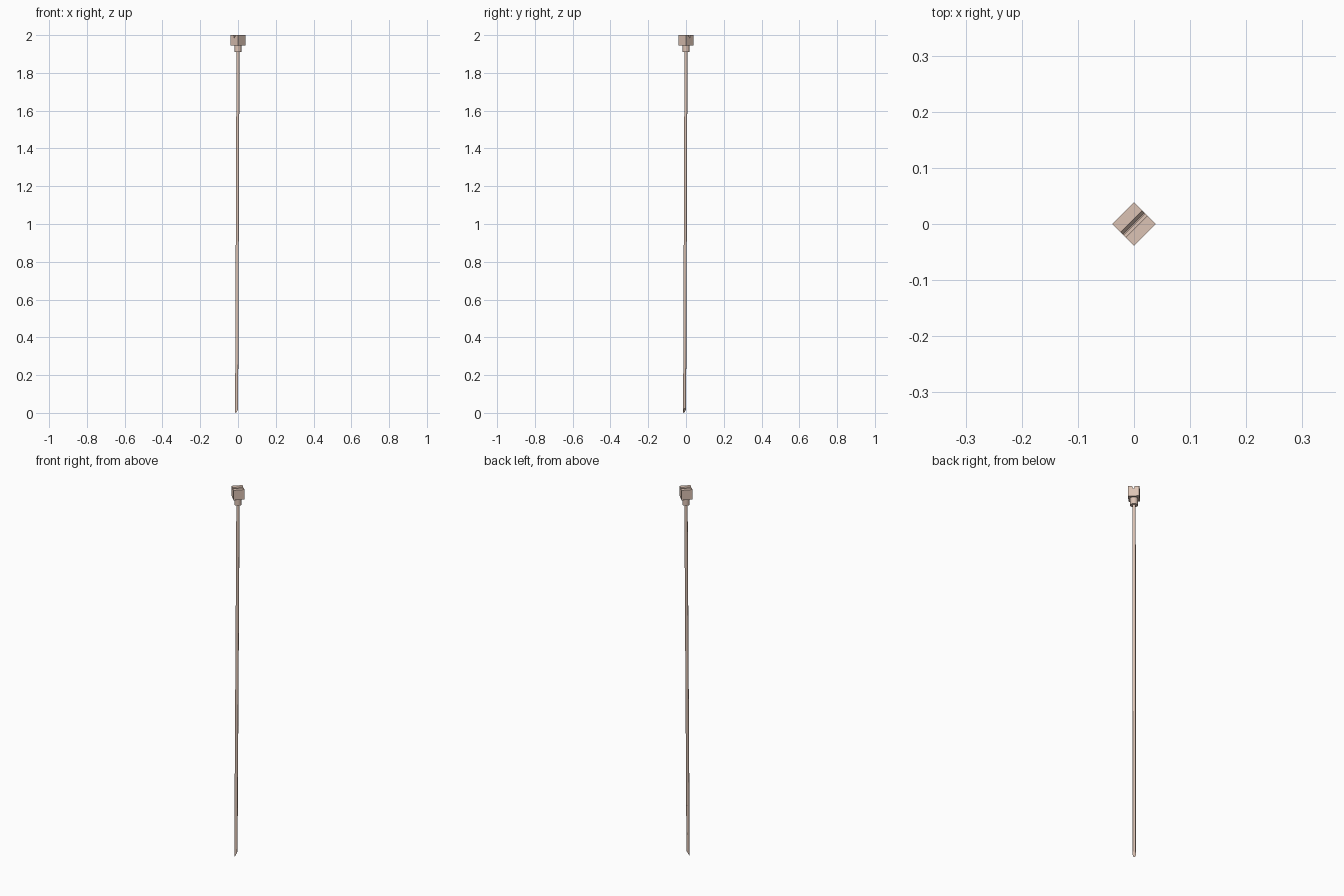
import bpy, bmesh, math
from mathutils import Matrix

if "Cube" in bpy.data.objects:
    bpy.data.objects.remove(bpy.data.objects["Cube"])

mat = bpy.data.materials.new("pale_wood")
mat.diffuse_color = (0.72, 0.55, 0.46, 1)
mat.use_nodes = True
mat.node_tree.nodes["Principled BSDF"].inputs["Base Color"].default_value = mat.diffuse_color
TURN = Matrix.Rotation(math.radians(45), 4, 'Z')  # local x runs along the notch


def finish(name, bm, smooth=False):
    bmesh.ops.recalc_face_normals(bm, faces=bm.faces[:])
    bm.transform(TURN)
    me = bpy.data.meshes.new(name)
    bm.to_mesh(me)
    bm.free()
    me.materials.append(mat)
    ob = bpy.data.objects.new(name, me)
    bpy.context.collection.objects.link(ob)
    if smooth:
        bpy.ops.object.select_all(action='DESELECT')
        bpy.context.view_layer.objects.active = ob
        ob.select_set(True)
        bpy.ops.object.shade_smooth_by_angle(angle=math.radians(35))
    return ob


def loft(name, rings):
    """Bridge rings of points and cap both ends."""
    bm = bmesh.new()
    vs = [[bm.verts.new(p) for p in ring] for ring in rings]
    n = len(vs[0])
    for a, b in zip(vs, vs[1:]):
        for i in range(n):
            j = (i + 1) % n
            bm.faces.new((a[i], a[j], b[j], b[i]))
    bm.faces.new(vs[0])
    bm.faces.new(vs[-1])
    return finish(name, bm, True)


def circle(r, z, cx=0.0, n=16, slant=0.0):
    pts = []
    for i in range(n):
        t = 2 * math.pi * i / n
        x = r * math.cos(t)
        pts.append((cx + x, r * math.sin(t), z + slant * (x + r) / (2 * r)))
    return pts


# Cube head with a V notch across the top
h = 0.0272
profile = [(-h, 1.946), (h, 1.946), (h, 2.0), (0.0065, 2.0),
           (0.001, 1.986), (-0.001, 1.986), (-0.0065, 2.0), (-h, 2.0)]
bm = bmesh.new()
face = bm.faces.new([bm.verts.new((-h, y, z)) for y, z in profile])
ext = bmesh.ops.extrude_face_region(bm, geom=[face], use_keep_orig=True)
bmesh.ops.translate(bm, vec=(2 * h, 0, 0),
                    verts=[v for v in ext['geom'] if isinstance(v, bmesh.types.BMVert)])
finish("head", bm)

# Round collar below the head
loft("collar", [circle(0.0185, 1.91), circle(0.0185, 1.947)])

# Thin, slightly leaning shaft with a slanted cut at the foot
loft("shaft", [circle(0.0082, 0.0, -0.0105, 12, 0.03),
               circle(0.0082, 1.915, 0.0, 12)])
